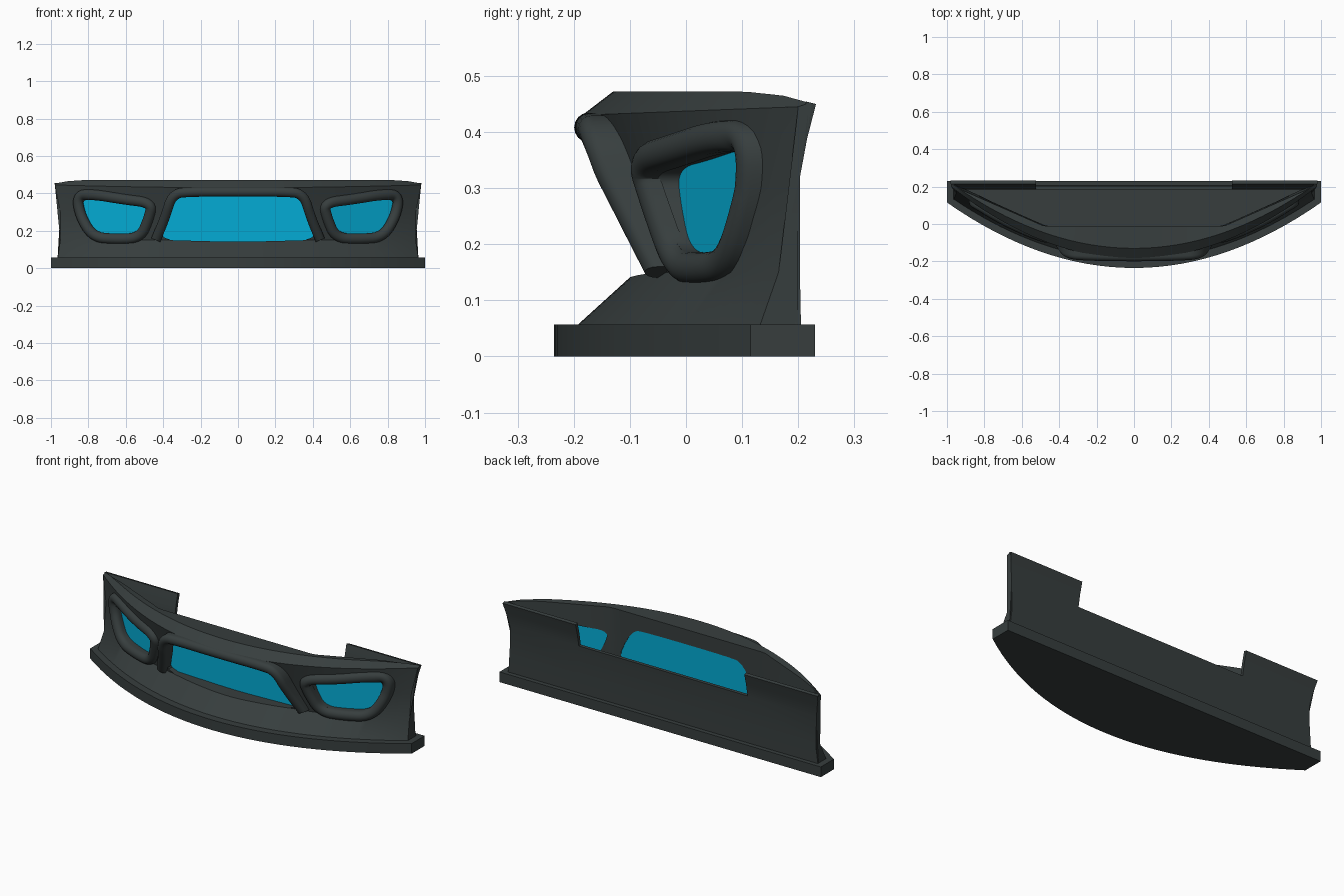
import bpy, bmesh, math

if "Cube" in bpy.data.objects:
    bpy.data.objects.remove(bpy.data.objects["Cube"])


def material(name, rgb):
    m = bpy.data.materials.new(name)
    m.diffuse_color = (*rgb, 1)
    m.use_nodes = True
    m.node_tree.nodes["Principled BSDF"].inputs["Base Color"].default_value = m.diffuse_color
    return m


DARK = material("dark grey", (0.038, 0.048, 0.048))
BLUE = material("window blue", (0.001, 0.41, 0.66))


def activate(ob):
    bpy.ops.object.select_all(action='DESELECT')
    ob.select_set(True)
    bpy.context.view_layer.objects.active = ob


def smooth_angle(ob, degrees):
    activate(ob)
    bpy.ops.object.shade_smooth_by_angle(angle=math.radians(degrees))


def make(name, verts, faces, mat):
    bm = bmesh.new()
    vs = [bm.verts.new(v) for v in verts]
    for f in faces:
        bm.faces.new([vs[i] for i in f])
    bmesh.ops.delete(bm, geom=[v for v in bm.verts if not v.link_faces], context='VERTS')
    bmesh.ops.recalc_face_normals(bm, faces=bm.faces)
    me = bpy.data.meshes.new(name)
    bm.to_mesh(me)
    bm.free()
    me.materials.append(mat)
    ob = bpy.data.objects.new(name, me)
    bpy.context.collection.objects.link(ob)
    return ob


def loft(name, rings, mat, cyclic=False):
    n = len(rings[0])
    m = len(rings)
    verts = [v for r in rings for v in r]
    faces = [(k * n + i, k * n + (i + 1) % n, (k + 1) % m * n + (i + 1) % n, (k + 1) % m * n + i)
             for k in range(m if cyclic else m - 1) for i in range(n)]
    if not cyclic:
        faces += [tuple(range(n)), tuple(range(len(verts) - n, len(verts)))]
    return make(name, verts, faces, mat)


def interp(table, t):
    if t <= table[0][0]:
        return table[0][1]
    for (a, va), (b, vb) in zip(table, table[1:]):
        if t <= b:
            return va + (vb - va) * (t - a) / (b - a)
    return table[-1][1]


def round_path(pts, cyclic, times=3):
    # corner cutting
    for _ in range(times):
        out = [] if cyclic else [pts[0]]
        pairs = zip(pts, pts[1:] + pts[:1]) if cyclic else zip(pts, pts[1:])
        for a, b in pairs:
            out += [tuple(p * 0.75 + q * 0.25 for p, q in zip(a, b)),
                    tuple(p * 0.25 + q * 0.75 for p, q in zip(a, b))]
        pts = out if cyclic else out + [pts[-1]]
    return pts


# Shape rules of the curved front
def half_width(z):
    return interp([(0.057, 0.965), (0.15, 0.95), (0.3, 0.95), (0.45, 0.98)], z)


def front_y(x, z):
    u2 = (x / half_width(z)) ** 2
    low, mid, top = -0.2 + 0.33 * u2, -0.09 + 0.255 * u2, -0.185 + 0.385 * u2
    return interp([(0.057, low), (0.15, mid), (0.43, top)], z)


def back_y(x):
    return -0.012 + 0.44 * max(0, abs(x) - 0.48)


# Base plate
front = [(-1 + i / 16, -0.235 + 0.35 * (-1 + i / 16) ** 2) for i in range(33)]
plan = front + [(1, 0.23), (-1, 0.23)]
base = loft("base_plate", [[(x, y, z) for x, y in plan] for z in (0, 0.057)], DARK)
smooth_angle(base, 32)

# Curved front shell
rings = []
for i in range(61):
    u = -1 + i / 30
    ring = []
    for z in (0.05, 0.15, 0.3, 0.43 + 0.015 * u * u):
        x = u * half_width(z)
        ring.append((x, front_y(x, z), z))
    top = interp([(0.82, 0.472), (0.93, 0.465), (1, 0.452)], abs(u))
    x = u * half_width(top)
    ey = front_y(x, 0.45) + 0.055 * (1 - u * u) + 0.02 * u * u
    ring.append((x, ey, top))
    inner = 0.2 if abs(u) > 0.97 else back_y(x)
    ring.append((x, max(inner, ey + 0.004), top - 0.004))
    for z in (0.3, 0.05):
        ring.append((u * half_width(z), inner, z))
    rings.append(ring)
shell = loft("front_shell", rings, DARK)

# Window openings
centre = [(-0.45, 0.152), (-0.2, 0.145), (0, 0.14), (0.2, 0.145), (0.45, 0.152),
          (0.35, 0.375), (0.25, 0.385), (-0.25, 0.385), (-0.35, 0.375)]
side = [(0.485, 0.335), (0.5, 0.27), (0.54, 0.187), (0.65, 0.182), (0.76, 0.19),
        (0.82, 0.28), (0.835, 0.368), (0.75, 0.37), (0.62, 0.35)]
openings = [round_path(centre, True, 2), round_path(side, True),
            round_path([(-x, z) for x, z in side], True)]
for outline in openings:
    cutter = loft("cutter", [[(x, y, z) for x, z in outline] for y in (-0.5, 0.5)], DARK)
    cutter.hide_render = True
    mod = shell.modifiers.new("opening", 'BOOLEAN')
    mod.operation, mod.object, mod.solver = 'DIFFERENCE', cutter, 'EXACT'
    activate(shell)
    bpy.ops.object.modifier_apply(modifier=mod.name)
    bpy.data.objects.remove(cutter)
smooth_angle(shell, 32)


# Rounded surrounds: a half-round section swept along a path, sunk into the shell
def surround(name, path, cyclic, width, bulge, face_y):
    n, rings = len(path), []
    for i, (x, z) in enumerate(path):
        a = path[i - 1] if cyclic or i else path[0]
        b = path[(i + 1) % n] if cyclic or i < n - 1 else path[-1]
        dx, dz = b[0] - a[0], b[1] - a[1]
        length = math.hypot(dx, dz)
        nx, nz = -dz / length, dx / length
        y, rear = face_y(x, z), front_y(x, z) + 0.02
        ring = [(x + nx * width, rear, z + nz * width)]
        for k in range(9):
            t = math.pi * k / 8
            w = width * math.cos(t)
            ring.append((x + nx * w, y - bulge * math.sin(t), z + nz * w))
        ring.append((x - nx * width, rear, z - nz * width))
        rings.append(ring)
    smooth_angle(loft(name, rings, DARK, cyclic), 40)


cx, cz = 0.66, 0.282
for s, label in ((1, "right"), (-1, "left")):
    ring = [(s * (cx + (x - cx) * 1.15), cz + (z - cz) * 1.27) for x, z in side]
    surround(label + "_window_surround", round_path(ring, True), True, 0.028, 0.027,
             lambda x, z: front_y(x, z) - 0.002)


def hood_y(x, z):
    return interp([(0.15, -0.05), (0.32, -0.137), (0.41, -0.17)], z) \
        + 0.06 * (x * x - 0.1) * (z > 0.4)


half = [(0.44, 0.15), (0.39, 0.27), (0.35, 0.4), (0.24, 0.408), (0.1, 0.408)]
hood = half + [(-x, z) for x, z in reversed(half)]
surround("centre_window_hood", round_path(hood, False), False, 0.026, 0.024,
         lambda x, z: min(hood_y(x, z), front_y(x, z) + 0.012))


# Window panes
def pane(name, x0, x1, z0, z1):
    quad = [(x0, z0), (x1, z0), (x1, z1), (x0, z1)]
    loft(name, [[(x, back_y(x) - d, z) for x, z in quad] for d in (0.003, 0.008)], BLUE)


pane("centre_window", -0.45, 0.45, 0.13, 0.4)
pane("right_window", 0.475, 0.86, 0.17, 0.39)
pane("left_window", -0.86, -0.475, 0.17, 0.39)

# Back wall with a wide notch in its top
levels = [(0.05, 0.196), (0.15, 0.194), (0.32, 0.194), (0.39, 0.207), (0.452, 0.223)]
verts, faces = [], []
for z, y in levels:
    w = half_width(z)
    verts += [(x, y, z) for x in (-w, -0.525, 0.525, w)]
for r in range(len(levels) - 1):
    for c in range(3):
        if c != 1 or r < 2:
            a = r * 4 + c
            faces.append((a, a + 1, a + 5, a + 4))
wall = make("back_wall", verts, faces, DARK)
solid = wall.modifiers.new("thickness", 'SOLIDIFY')
solid.thickness, solid.offset = 0.018, 0
activate(wall)
bpy.ops.object.modifier_apply(modifier=solid.name)
smooth_angle(wall, 30)
